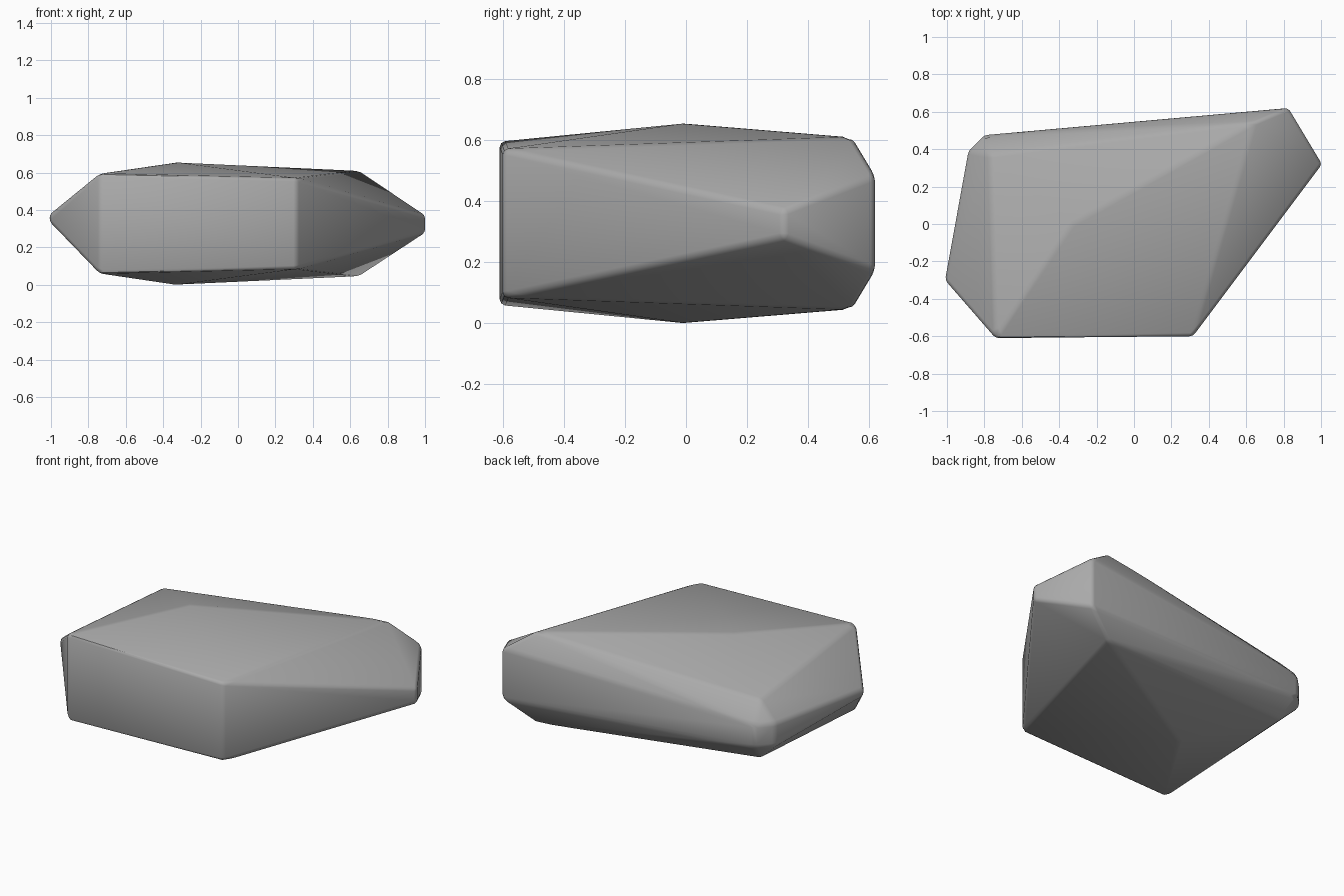
import bpy, bmesh, math

cube = bpy.data.objects.get("Cube")
if cube:
    bpy.data.objects.remove(cube)

# Stone colour
stone = bpy.data.materials.new("stone grey")
grey = (0.4, 0.4, 0.4, 1)
stone.diffuse_color = grey
stone.use_nodes = True
stone.node_tree.nodes["Principled BSDF"].inputs["Base Color"].default_value = grey

# Corners of the rock: x, y, lower z, upper z
corners = [
    (-0.33, 0.0, 0.0, 0.655),      # peaks above and below
    (-0.74, -0.61, 0.06, 0.595),   # front right corner
    (0.315, -0.60, 0.085, 0.57),   # front left corner
    (0.645, 0.545, 0.045, 0.61),   # back shoulder
    (1.005, 0.32, 0.28, 0.37),     # left tip
    (0.825, 0.62, 0.17, 0.485),    # back left corner
    (-1.01, -0.30, 0.34, 0.375),   # right tip
    (-0.77, 0.37, 0.14, 0.50),     # back right shoulder
    (-0.80, 0.475, 0.25, 0.39),    # back right corner
    (-0.885, 0.39, 0.25, 0.39),
]

# Faceted body with softened edges
bm = bmesh.new()
for x, y, low, high in corners:
    bm.verts.new((x, y, low))
    bm.verts.new((x, y, high))
bmesh.ops.convex_hull(bm, input=bm.verts[:])
bmesh.ops.dissolve_limit(bm, angle_limit=math.radians(2),
                         verts=bm.verts[:], edges=bm.edges[:])
sharp = [e for e in bm.edges if e.calc_face_angle(0) > math.radians(20)]
bmesh.ops.bevel(bm, geom=sharp, offset=0.018, segments=2, profile=0.5,
                affect='EDGES', clamp_overlap=True)
bmesh.ops.recalc_face_normals(bm, faces=bm.faces[:])

mesh = bpy.data.meshes.new("rock")
bm.to_mesh(mesh)
bm.free()
mesh.materials.append(stone)
rock = bpy.data.objects.new("rock", mesh)
bpy.context.collection.objects.link(rock)

# Smooth shading across the soft edges
bpy.context.view_layer.objects.active = rock
rock.select_set(True)
bpy.ops.object.shade_smooth_by_angle(angle=math.radians(35))
